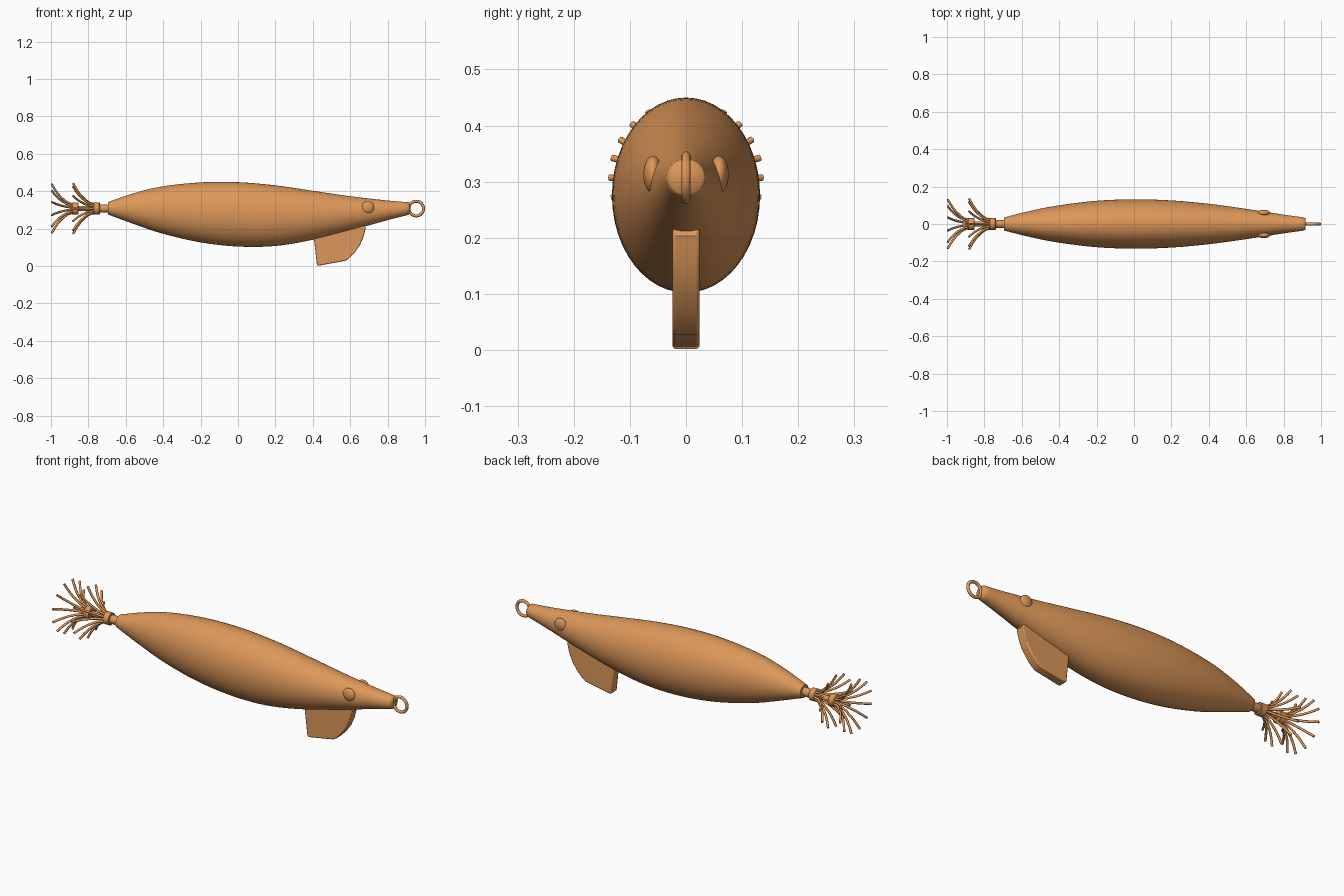
import bpy
import bmesh
import math
from mathutils import Vector

if "Cube" in bpy.data.objects:
    bpy.data.objects.remove(bpy.data.objects["Cube"], do_unlink=True)

ORANGE = (0.72, 0.31, 0.10, 1.0)
AXIS_Z = 0.307

mat = bpy.data.materials.new("warm_orange")
mat.use_nodes = True
mat.diffuse_color = ORANGE
mat.node_tree.nodes["Principled BSDF"].inputs["Base Color"].default_value = ORANGE


def finish(obj, name, angle=40):
    obj.name = obj.data.name = name
    obj.data.materials.clear()
    obj.data.materials.append(mat)
    bpy.ops.object.select_all(action="DESELECT")
    obj.select_set(True)
    bpy.context.view_layer.objects.active = obj
    bpy.ops.object.shade_smooth_by_angle(angle=math.radians(angle))
    return obj


def from_bmesh(bm, name, angle=40):
    bmesh.ops.recalc_face_normals(bm, faces=bm.faces)
    mesh = bpy.data.meshes.new(name)
    bm.to_mesh(mesh)
    bm.free()
    obj = bpy.data.objects.new(name, mesh)
    bpy.context.collection.objects.link(obj)
    return finish(obj, name, angle)


def smooth_path(points, steps):
    """Catmull-Rom samples through the given points."""
    p = [Vector(q) for q in points]
    p = [2 * p[0] - p[1]] + p + [2 * p[-1] - p[-2]]
    out = []
    for a, b, c, d in zip(p, p[1:], p[2:], p[3:]):
        for i in range(steps):
            t = i / steps
            out.append(0.5 * (2 * b + (c - a) * t + (2 * a - 5 * b + 4 * c - d) * t * t
                              + (3 * b - a - 3 * c + d) * t ** 3))
    return out + [p[-2]]


def loft(stations, name, sides=48, angle=40):
    """Skin elliptical rings given as (x, top, bottom, half width)."""
    bm = bmesh.new()
    rings = []
    for x, top, bottom, half in stations:
        ring = []
        for i in range(sides):
            a = math.tau * i / sides
            z = (top + bottom) / 2 + (top - bottom) / 2 * math.sin(a)
            ring.append(bm.verts.new((x, half * math.cos(a), z)))
        rings.append(ring)
    for r, s in zip(rings, rings[1:]):
        for i in range(sides):
            j = (i + 1) % sides
            bm.faces.new((r[i], r[j], s[j], s[i]))
    bm.faces.new(rings[0])
    bm.faces.new(rings[-1])
    return from_bmesh(bm, name, angle)


# Tapered body: x, top, bottom, half width
body = [(-0.695, 0.342, 0.275, 0.035), (-0.55, 0.391, 0.222, 0.071),
        (-0.4, 0.426, 0.172, 0.1), (-0.2, 0.447, 0.126, 0.124),
        (0, 0.448, 0.104, 0.132), (0.2, 0.431, 0.107, 0.126),
        (0.4, 0.402, 0.14, 0.108), (0.6, 0.373, 0.19, 0.081),
        (0.8, 0.35, 0.245, 0.05), (0.91, 0.341, 0.273, 0.035)]
stations = smooth_path([Vector(s) for s in body], 5)
loft(stations + [Vector((0.917, 0.336, 0.278, 0.03))], "body", angle=60)

# Towing ring on the nose
bpy.ops.mesh.primitive_torus_add(location=(0.953, 0, AXIS_Z), rotation=(math.pi / 2, 0, 0),
                                 major_radius=0.039, minor_radius=0.008,
                                 major_segments=40, minor_segments=12)
finish(bpy.context.object, "nose_ring")

# Eyes
for side, name in ((1, "left_eye"), (-1, "right_eye")):
    bpy.ops.mesh.primitive_uv_sphere_add(segments=28, ring_count=16, radius=1,
                                         location=(0.694, side * 0.059, 0.313))
    eye = bpy.context.object
    eye.scale = (0.034, 0.017, 0.033)
    finish(eye, name)

# Keel plate under the head
outline = [(0.40, 0.2), (0.422, 0.005), (0.432, 0.002), (0.572, 0.027), (0.592, 0.039),
           (0.625, 0.073), (0.652, 0.112), (0.67, 0.152), (0.683, 0.203), (0.66, 0.26)]
bm = bmesh.new()
left, right = ([bm.verts.new((x, y, z)) for x, z in outline] for y in (0.024, -0.024))
bm.faces.new(left)
bm.faces.new(right)
for i in range(len(outline)):
    j = (i + 1) % len(outline)
    bm.faces.new((left[i], left[j], right[j], right[i]))
keel = from_bmesh(bm, "keel", 30)
bevel = keel.modifiers.new("soft_edges", "BEVEL")
bevel.width = 0.005
bevel.segments = 2
bevel.limit_method = "ANGLE"
bevel.angle_limit = math.radians(50)

# Tail stem
loft([(x, AXIS_Z + 0.022, AXIS_Z - 0.022, 0.022) for x in (-0.69, -0.75)], "tail_neck", 24)
loft([(x, AXIS_Z + 0.014, AXIS_Z - 0.014, 0.014) for x in (-0.74, -0.89)], "tail_stem", 20)


# Two tentacle skirts, each with a collar and twelve flared strands
def skirt(name, x, turn):
    loft([(x + dx, AXIS_Z + r, AXIS_Z - r, r)
          for dx, r in ((0, 0.029), (-0.003, 0.032), (-0.032, 0.032), (-0.036, 0.028))],
         name + "_collar", 24)
    curve = bpy.data.curves.new(name, "CURVE")
    curve.dimensions = "3D"
    curve.bevel_depth = 0.006
    curve.bevel_resolution = 2
    curve.use_fill_caps = True
    flare = smooth_path([(-0.025, 0.022), (-0.06, 0.034), (-0.1, 0.07),
                         (-0.125, 0.104), (-0.143, 0.136)], 4)
    for k in range(12):
        a = turn + math.tau * k / 12
        spline = curve.splines.new("POLY")
        spline.points.add(len(flare) - 1)
        for point, (dx, r) in zip(spline.points, flare):
            point.co = (x + dx, r * math.cos(a), AXIS_Z + r * math.sin(a), 1)
    obj = bpy.data.objects.new(name, curve)
    bpy.context.collection.objects.link(obj)
    bpy.ops.object.select_all(action="DESELECT")
    obj.select_set(True)
    bpy.context.view_layer.objects.active = obj
    bpy.ops.object.convert(target="MESH")
    finish(bpy.context.object, name, 50)


skirt("front_tentacles", -0.739, 0)
skirt("rear_tentacles", -0.853, math.radians(15))
